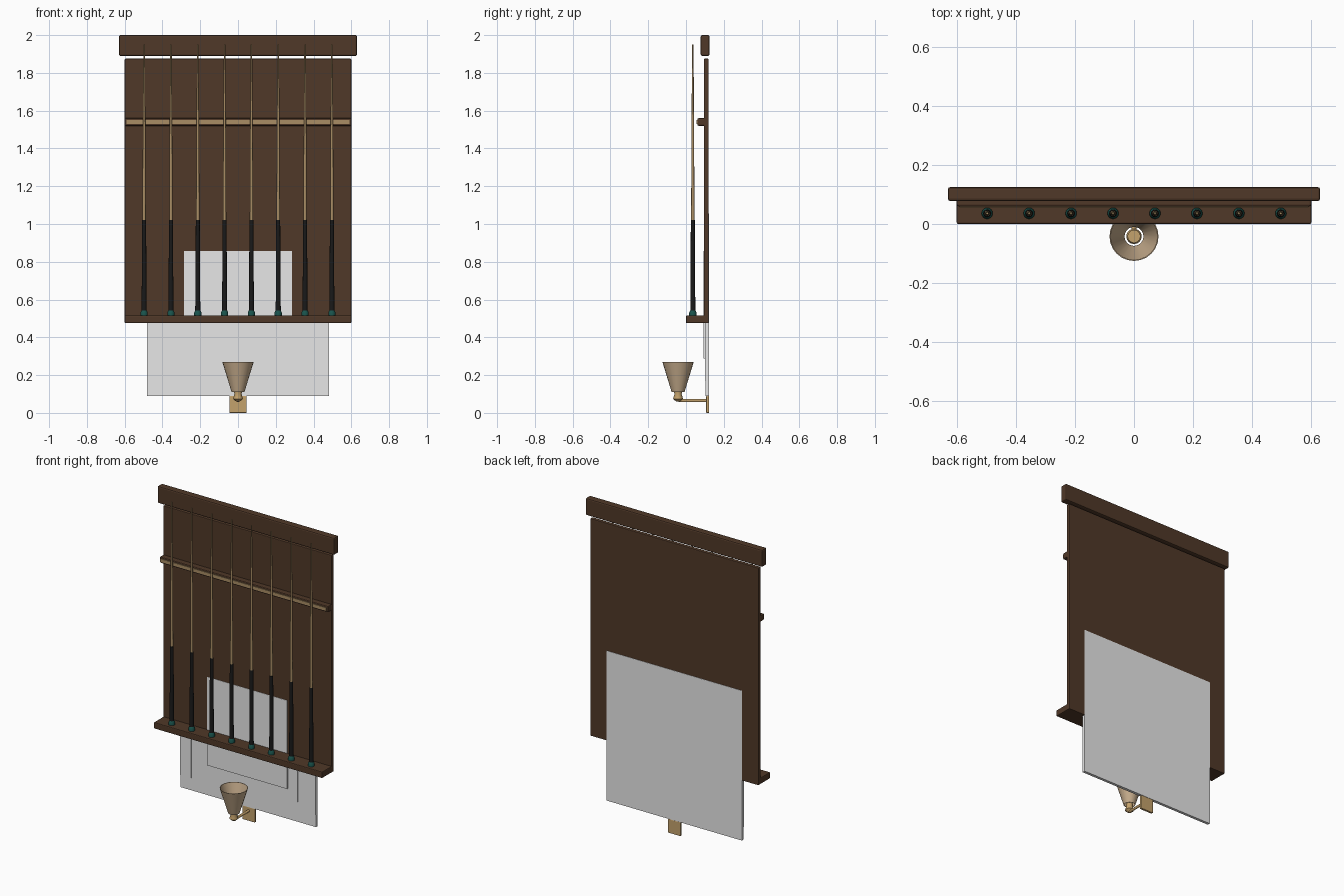
import bpy, bmesh, math
from mathutils import Matrix

cube = bpy.data.objects.get("Cube")
if cube:
    bpy.data.objects.remove(cube, do_unlink=True)


def material(name, rgb):
    m = bpy.data.materials.new(name)
    m.use_nodes = True
    m.diffuse_color = (*rgb, 1)
    m.node_tree.nodes["Principled BSDF"].inputs["Base Color"].default_value = (*rgb, 1)
    return m


BROWN = material("dark wood", (0.08, 0.04, 0.021))
GREY = material("light grey", (0.8, 0.8, 0.8))
BLACK = material("black grip", (0.01, 0.01, 0.01))
TAN = material("pale wood", (0.4, 0.27, 0.13))
TEAL = material("teal rubber", (0.01, 0.09, 0.075))
GOLD = material("brass", (0.55, 0.36, 0.15))
SHADE = material("beige shade", (0.56, 0.41, 0.26))


def add_object(name, bm, mat):
    mesh = bpy.data.meshes.new(name)
    bm.to_mesh(mesh)
    bm.free()
    mesh.materials.append(mat)
    obj = bpy.data.objects.new(name, mesh)
    bpy.context.collection.objects.link(obj)
    return obj


def box(name, x, y, z, mat, bevel=0):
    """Box from (min, max) pairs, with an optional rounded edge."""
    bm = bmesh.new()
    bmesh.ops.create_cube(bm, size=1)
    spans = (x, y, z)
    for v in bm.verts:
        v.co = [s[0] if c < 0 else s[1] for c, s in zip(v.co, spans)]
    obj = add_object(name, bm, mat)
    if bevel:
        mod = obj.modifiers.new("rounded edges", "BEVEL")
        mod.width = bevel
        mod.segments = 2
    return obj


def lathe(name, profile, centre, mat, sides=16, closed=True):
    """Turn (radius, height) points about a vertical axis."""
    bm = bmesh.new()
    rings = []
    for r, z in profile:
        ring = []
        for i in range(sides):
            a = math.tau * i / sides
            ring.append(bm.verts.new((centre[0] + r * math.cos(a), centre[1] + r * math.sin(a), z)))
        rings.append(ring)
    for low, high in zip(rings, rings[1:]):
        for i in range(sides):
            j = (i + 1) % sides
            bm.faces.new((low[i], low[j], high[j], high[i]))
    if closed:
        bm.faces.new(rings[0][::-1])
        bm.faces.new(rings[-1])
    obj = add_object(name, bm, mat)
    bpy.context.view_layer.objects.active = obj
    obj.select_set(True)
    bpy.ops.object.shade_smooth_by_angle(angle=math.radians(30))
    obj.select_set(False)
    return obj


# Wooden rack
box("back_board", (-0.6, 0.6), (0.095, 0.12), (0.475, 1.875), BROWN, 0.004)
box("top_beam", (-0.63, 0.63), (0.078, 0.125), (1.89, 2.0), BROWN, 0.008)
box("bottom_shelf", (-0.6, 0.6), (0.0, 0.12), (0.475, 0.516), BROWN, 0.005)
box("holding_rail", (-0.6, 0.6), (0.06, 0.1), (1.52, 1.56), BROWN, 0.006)
box("rail_strip", (-0.59, 0.59), (0.055, 0.062), (1.53, 1.55), TAN)

# Wall panel with stepped layers
box("panel_base", (-0.483, 0.483), (0.104, 0.122), (0.09, 1.055), GREY)
box("panel_middle", (-0.355, 0.355), (0.1, 0.106), (0.22, 0.925), GREY)
box("panel_centre", (-0.285, 0.285), (0.093, 0.102), (0.287, 0.857), GREY)
for side, s in (("left", 1), ("right", -1)):
    edges = sorted((s * 0.405, s * 0.483))
    box(side + "_panel_stile", edges, (0.1, 0.106), (0.17, 0.975), GREY)

# Row of cues standing on the shelf
for i in range(8):
    spot = ((i - 3.5) * 0.142, 0.036)
    lathe(f"cue_foot_{i}", [(0.019, 0.516), (0.019, 0.532), (0.014, 0.542)], spot, TEAL)
    lathe(f"cue_grip_{i}", [(0.0135, 0.54), (0.012, 0.75), (0.0105, 1.02)], spot, BLACK)
    lathe(f"cue_shaft_{i}", [(0.009, 1.02), (0.007, 1.45), (0.004, 1.95)], spot, TAN)

# Wall lamp
lamp = (0, -0.042)
box("lamp_wall_plate", (-0.045, 0.045), (0.107, 0.122), (0.0, 0.09), GOLD, 0.003)
bm = bmesh.new()
bmesh.ops.create_cone(bm, cap_ends=True, segments=12, radius1=0.008, radius2=0.008, depth=0.15,
                      matrix=Matrix.Translation((0, 0.035, 0.065)) @ Matrix.Rotation(math.pi / 2, 4, "X"))
add_object("lamp_arm", bm, GOLD)
lathe("lamp_holder", [(0.01, 0.06), (0.026, 0.074), (0.019, 0.1), (0.022, 0.115)], lamp, GOLD)
lathe("lamp_shade", [(0.034, 0.11), (0.083, 0.27), (0.08, 0.27), (0.032, 0.11), (0.034, 0.11)],
      lamp, SHADE, 24, closed=False)
